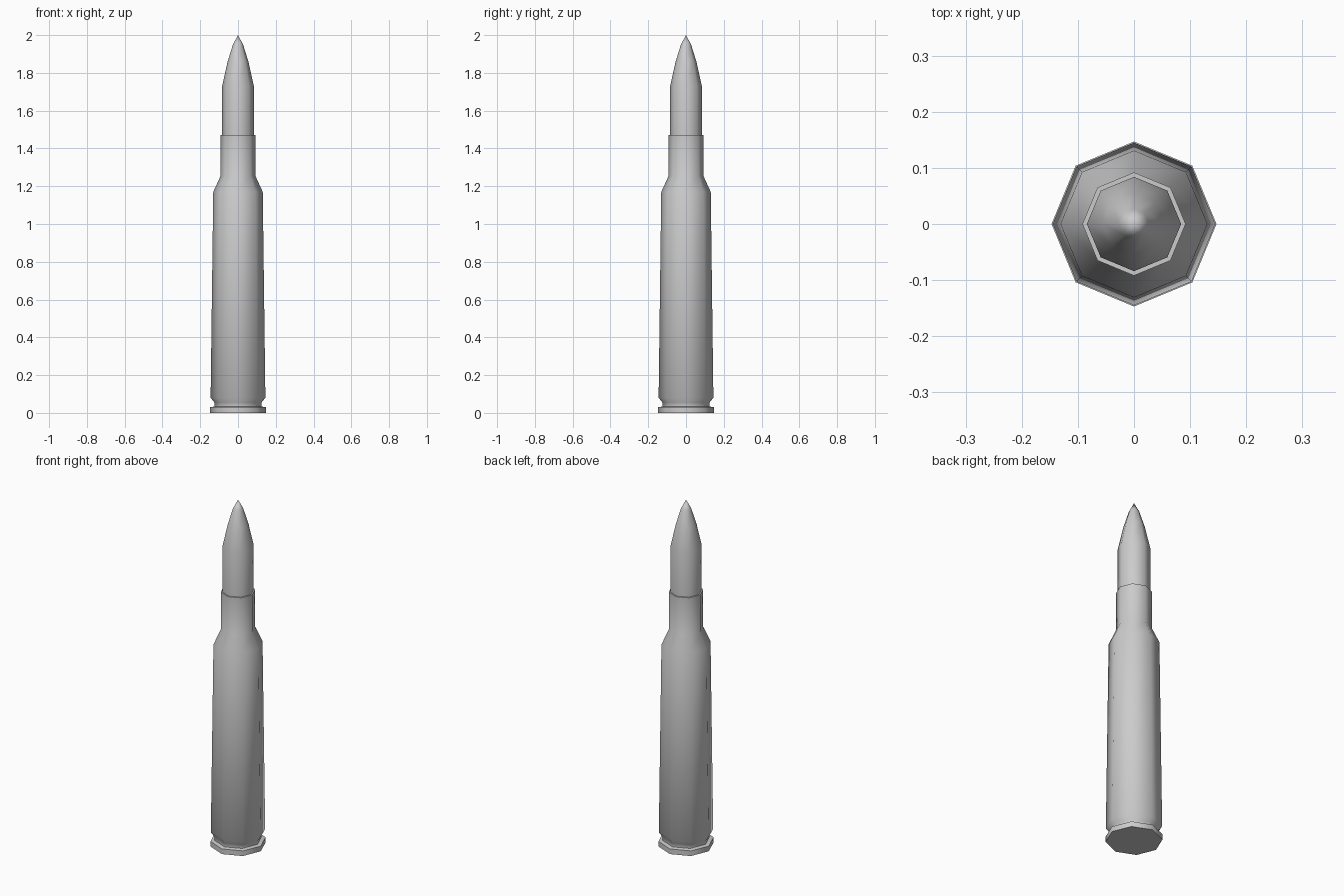
import bpy, bmesh, math

if "Cube" in bpy.data.objects:
    bpy.data.objects.remove(bpy.data.objects["Cube"])

SIDES = 8


def lathe(name, profile):
    """Revolve (radius, z) points around z; radius 0 makes a pole."""
    bm = bmesh.new()
    rings = []
    for r, z in profile:
        if r == 0:
            rings.append([bm.verts.new((0, 0, z))] * SIDES)
        else:
            rings.append([bm.verts.new((r * math.cos(i * math.tau / SIDES),
                                        r * math.sin(i * math.tau / SIDES), z))
                          for i in range(SIDES)])
    for a, b in zip(rings, rings[1:]):
        for i in range(SIDES):
            j = (i + 1) % SIDES
            corners = list(dict.fromkeys((a[i], a[j], b[j], b[i])))
            bm.faces.new(corners)
    # close the flat lower end
    bm.faces.new(rings[0][::-1])
    bmesh.ops.recalc_face_normals(bm, faces=bm.faces)
    mesh = bpy.data.meshes.new(name)
    bm.to_mesh(mesh)
    bm.free()
    obj = bpy.data.objects.new(name, mesh)
    bpy.context.collection.objects.link(obj)
    bpy.ops.object.select_all(action='DESELECT')
    obj.select_set(True)
    bpy.context.view_layer.objects.active = obj
    bpy.ops.object.shade_smooth_by_angle(angle=math.radians(65))
    return obj


# Casing: rim, extractor groove, tapered body, shoulder, neck and mouth
lathe("casing", [(0.147, 0), (0.147, 0.03), (0.125, 0.034), (0.125, 0.055),
                 (0.145, 0.08), (0.131, 1.17), (0.092, 1.255),
                 (0.092, 1.472), (0.083, 1.472), (0, 1.472)])

# Projectile: straight shank seated in the mouth, then a curved nose
lathe("projectile", [(0.084, 1.46), (0.084, 1.73), (0.055, 1.86),
                     (0.027, 1.95), (0, 2.0)])
